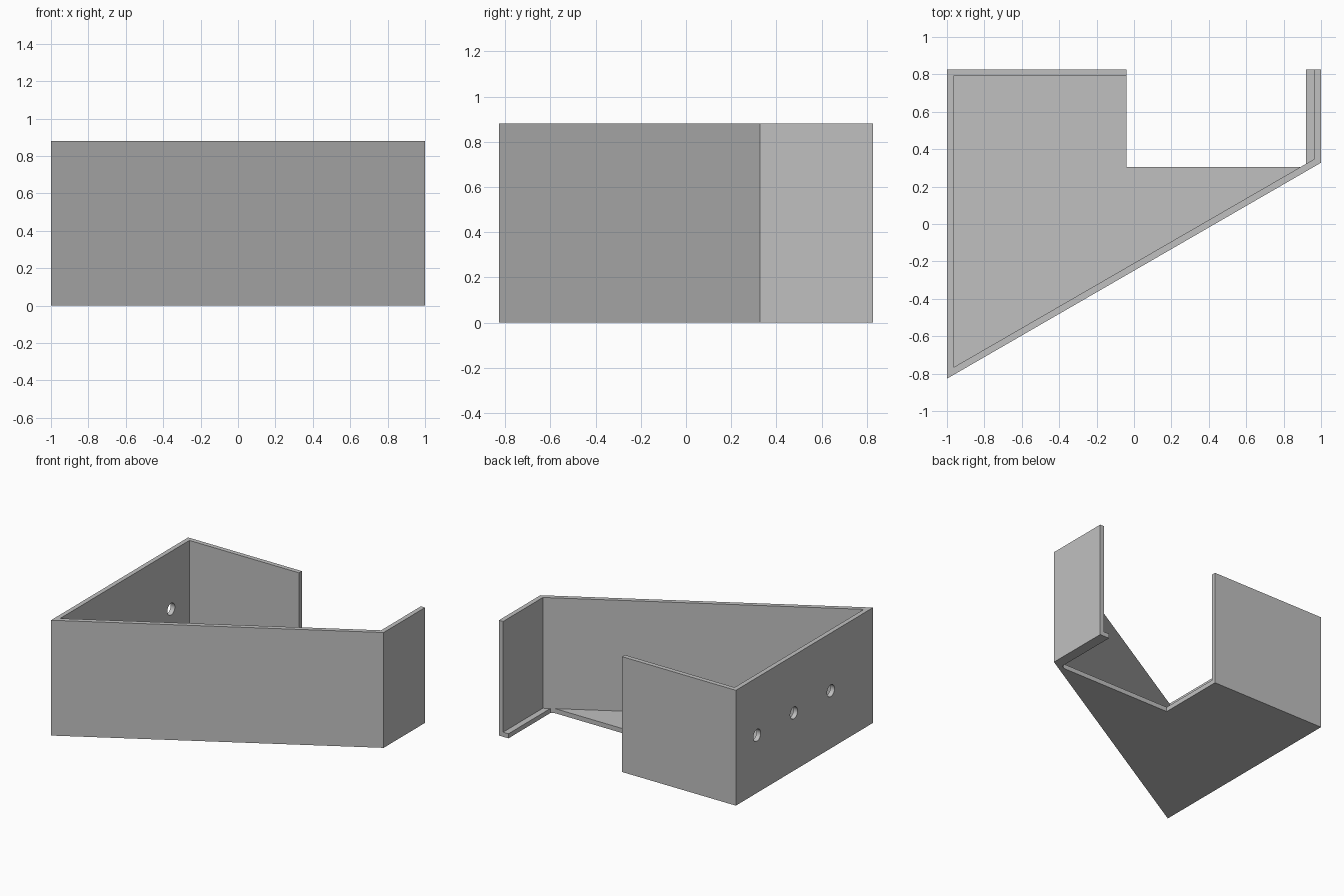
import bpy, bmesh, math
from mathutils import Matrix

if "Cube" in bpy.data.objects:
    bpy.data.objects.remove(bpy.data.objects["Cube"], do_unlink=True)

T = 0.035                       # sheet thickness
HEIGHT = 0.88
X, Y = 1.0, 0.827               # outer half sizes
SLOPE = math.tan(math.radians(30))
BACK_END, LIP_X, NOTCH_Y = -0.04, 0.92, 0.305

grey = bpy.data.materials.new("plain grey")
grey.use_nodes = True
colour = (0.53, 0.53, 0.53, 1)
grey.diffuse_color = colour
grey.node_tree.nodes["Principled BSDF"].inputs["Base Color"].default_value = colour


def add_object(name, bm):
    bmesh.ops.recalc_face_normals(bm, faces=bm.faces)
    mesh = bpy.data.meshes.new(name)
    bm.to_mesh(mesh)
    bm.free()
    mesh.materials.append(grey)
    obj = bpy.data.objects.new(name, mesh)
    bpy.context.collection.objects.link(obj)
    return obj


def prism(name, outline, height):
    bm = bmesh.new()
    base = bm.faces.new([bm.verts.new((x, y, 0)) for x, y in outline])
    top = bmesh.ops.extrude_face_region(bm, geom=[base], use_keep_orig=True)["geom"]
    verts = [g for g in top if isinstance(g, bmesh.types.BMVert)]
    bmesh.ops.translate(bm, verts=verts, vec=(0, 0, height))
    return add_object(name, bm)


def outer(x):
    """Outside line of the slanted front wall."""
    return -Y + SLOPE * (x + X)


def inner(x):
    """Inside line of the slanted front wall."""
    return outer(x) + T / math.cos(math.radians(30))


# Folded wall: back, side with holes, slanted front, short side
xi = X - T
walls = prism("walls", [
    (BACK_END, Y), (-X, Y), (-X, -Y), (X, outer(X)), (X, Y),
    (xi, Y), (xi, inner(xi)), (-xi, inner(-xi)), (-xi, Y - T), (BACK_END, Y - T),
], HEIGHT)

# Three round holes through the long side
bm = bmesh.new()
for i in (-1, 0, 1):
    place = Matrix.Translation((-X + T / 2, 0.127 + i * 0.445, HEIGHT / 2))
    bmesh.ops.create_cone(bm, cap_ends=True, segments=32, radius1=0.045, radius2=0.045,
                          depth=0.2, matrix=place @ Matrix.Rotation(math.pi / 2, 4, "Y"))
cutter = add_object("hole_cutter", bm)
cutter.hide_render = True
cut = walls.modifiers.new("holes", "BOOLEAN")
cut.operation = "DIFFERENCE"
cut.solver = "EXACT"
cut.object = cutter
bpy.context.view_layer.objects.active = walls
walls.select_set(True)
bpy.ops.object.modifier_apply(modifier=cut.name)
bpy.data.objects.remove(cutter, do_unlink=True)
bpy.ops.object.shade_smooth_by_angle(angle=math.radians(30))

# Floor plate with its notched corner
notch_x = (NOTCH_Y - inner(0)) / SLOPE
prism("floor", [
    (-xi, Y - T), (-xi, inner(-xi)), (notch_x, NOTCH_Y),
    (BACK_END, NOTCH_Y), (BACK_END, Y - T),
], T)

# Narrow floor lip along the short side
prism("floor_lip", [(LIP_X, Y), (LIP_X, inner(LIP_X)), (xi, inner(xi)), (xi, Y)], T)
